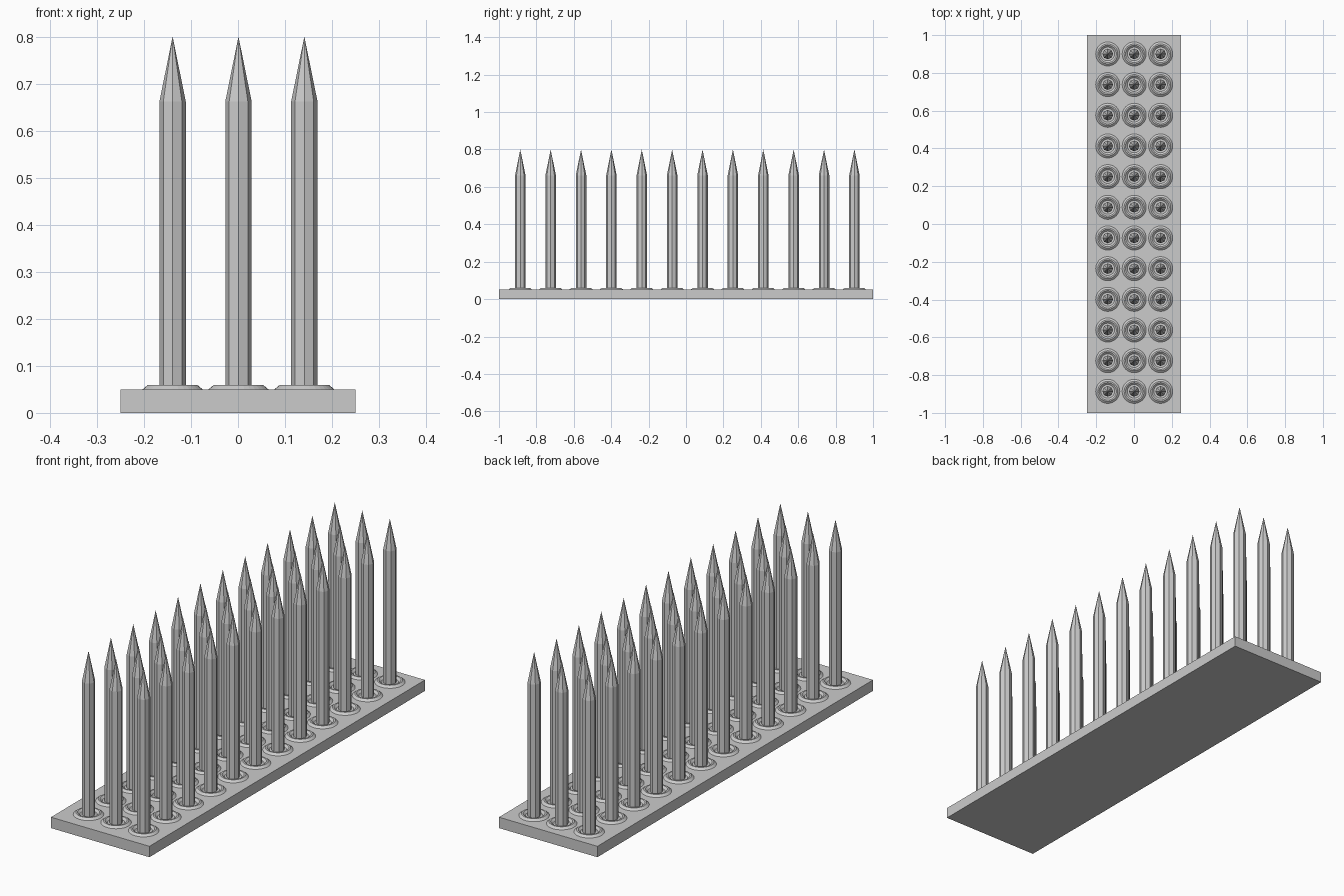
import bpy, bmesh
from math import cos, sin, pi

if "Cube" in bpy.data.objects:
    bpy.data.objects.remove(bpy.data.objects["Cube"])

COLS, ROWS = 3, 12
STEP_X, STEP_Y = 0.14, 0.1624
START = (-0.139, -0.886, 0)


def make_object(name, bm):
    bmesh.ops.recalc_face_normals(bm, faces=bm.faces)
    mesh = bpy.data.meshes.new(name)
    bm.to_mesh(mesh)
    bm.free()
    obj = bpy.data.objects.new(name, mesh)
    bpy.context.collection.objects.link(obj)
    return obj


def lathe(name, profile, sides):
    """Revolve a closed (radius, z) profile; radius 0 becomes a pole."""
    bm = bmesh.new()
    rings = []
    for r, z in profile:
        if r == 0:
            rings.append([bm.verts.new((0, 0, z))] * sides)
        else:
            rings.append([bm.verts.new((r * cos(2 * pi * i / sides),
                                        r * sin(2 * pi * i / sides), z))
                          for i in range(sides)])
    for a, b in zip(rings, rings[1:] + rings[:1]):
        for i in range(sides):
            j = (i + 1) % sides
            corners = list(dict.fromkeys((a[i], a[j], b[j], b[i])))
            if len(corners) > 2:
                bm.faces.new(corners)
    return make_object(name, bm)


def grid(obj):
    """Repeat a part over the three columns and twelve rows."""
    obj.location = START
    for name, count, step in (("columns", COLS, (STEP_X, 0, 0)),
                              ("rows", ROWS, (0, STEP_Y, 0))):
        mod = obj.modifiers.new(name, "ARRAY")
        mod.count = count
        mod.use_relative_offset = False
        mod.use_constant_offset = True
        mod.constant_offset_displace = step


# Base plate
bm = bmesh.new()
bmesh.ops.create_cube(bm, size=1)
bmesh.ops.scale(bm, vec=(0.5, 2, 0.05), verts=bm.verts)
bmesh.ops.translate(bm, vec=(0, 0, 0.025), verts=bm.verts)
make_object("base_plate", bm)

# Eight-sided pointed spikes
grid(lathe("spikes", [(0, 0.04), (0.028, 0.04), (0.028, 0.662), (0, 0.80)], 8))

# Raised rings around the spike feet
grid(lathe("foot_rings", [(0.065, 0.049), (0.053, 0.059), (0.046, 0.059),
                          (0.035, 0.049)], 32))
